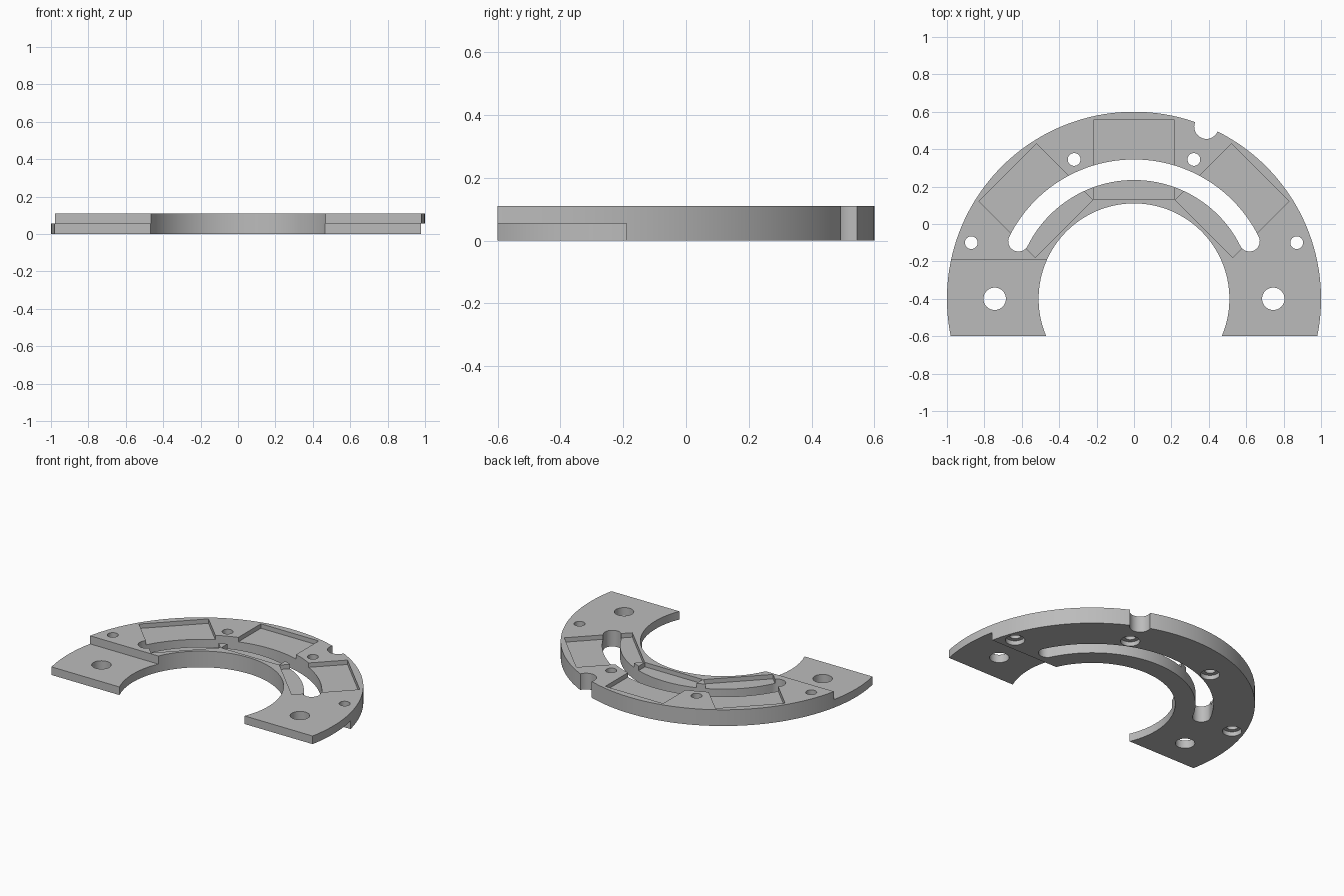
import bpy, bmesh, math
from mathutils import Vector

if "Cube" in bpy.data.objects:
    bpy.data.objects.remove(bpy.data.objects["Cube"])

CY = -0.4            # y of the ring centre
R_OUT, R_IN = 1.0, 0.51
H, HALF = 0.11, 0.055
TAB_Y = -0.19        # where the half-thickness end tabs begin


def arc(cx, cy, r, a0, a1, n):
    return [(cx + r * math.cos(a0 + (a1 - a0) * i / n),
             cy + r * math.sin(a0 + (a1 - a0) * i / n)) for i in range(n + 1)]


def circle(cx, cy, r, n=40):
    return arc(cx, cy, r, 0, 2 * math.pi, n)[:-1]


def rect(x0, x1, y0, y1):
    return [(x0, y0), (x1, y0), (x1, y1), (x0, y1)]


def prism(name, pts, z0, z1):
    bm = bmesh.new()
    face = bm.faces.new([bm.verts.new((x, y, z0)) for x, y in pts])
    ext = bmesh.ops.extrude_face_region(bm, geom=[face])
    verts = [g for g in ext["geom"] if isinstance(g, bmesh.types.BMVert)]
    bmesh.ops.translate(bm, verts=verts, vec=Vector((0, 0, z1 - z0)))
    bmesh.ops.recalc_face_normals(bm, faces=bm.faces)
    mesh = bpy.data.meshes.new(name)
    bm.to_mesh(mesh)
    bm.free()
    obj = bpy.data.objects.new(name, mesh)
    bpy.context.collection.objects.link(obj)
    return obj


def cut(target, pts, z0, z1):
    cutter = prism("cutter", pts, z0, z1)
    cutter.hide_render = True
    mod = target.modifiers.new("cut", "BOOLEAN")
    mod.operation, mod.solver, mod.object = "DIFFERENCE", "EXACT", cutter
    bpy.context.view_layer.objects.active = target
    bpy.ops.object.modifier_apply(modifier=mod.name)
    bpy.data.objects.remove(cutter, do_unlink=True)


# open ring plate with a straight front edge
a_out = math.asin(0.2 / R_OUT)
a_in = math.asin(0.2 / R_IN)
outline = (arc(0, CY, R_OUT, -a_out, math.pi + a_out, 128)
           + arc(0, CY, R_IN, math.pi + a_in, -a_in, 96))
plate = prism("ring_plate", outline, 0, H)

# half-lap tabs: lower half stays on the left, upper half on the right
cut(plate, rect(-1.2, -0.2, -0.8, TAB_Y), HALF, 0.3)
cut(plate, rect(0.2, 1.2, -0.8, TAB_Y), -0.2, HALF)

# magnet pockets, at the centre and turned 45 degrees to each side
for deg in (45, 90, 135):
    a = math.radians(deg)
    u, v = Vector((math.cos(a), math.sin(a))), Vector((-math.sin(a), math.cos(a)))
    corners = [(0.53, -0.217), (0.955, -0.217), (0.955, 0.217), (0.53, 0.217)]
    pts = [tuple(u * r + v * w + Vector((0, CY))) for r, w in corners]
    cut(plate, pts, H - 0.03, 0.3)

# curved slot with round ends
mid, rad, a0 = 0.69, 0.055, math.radians(26.5)
a1 = math.pi - a0
slot = arc(0, CY, mid + rad, a0, a1, 80)
slot += arc(mid * math.cos(a1), CY + mid * math.sin(a1), rad, a1, a1 + math.pi, 16)[1:-1]
slot += arc(0, CY, mid - rad, a1, a0, 80)
slot += arc(mid * math.cos(a0), CY + mid * math.sin(a0), rad, a0 + math.pi, a0 + 2 * math.pi, 16)[1:-1]
cut(plate, slot, -0.2, 0.3)

# mounting holes in the tabs, counterbored screw holes in the ring
for s in (-1, 1):
    cut(plate, circle(s * 0.745, CY, 0.06), -0.2, 0.3)
    for x, y in ((0.32, 0.345), (0.87, -0.1)):
        cut(plate, circle(s * x, y, 0.034), -0.2, 0.3)
        cut(plate, circle(s * x, y, 0.06), -0.2, 0.03)

# cable notch in the outer rim
cut(plate, circle(0.387, 0.52, 0.065), -0.2, 0.3)

grey = bpy.data.materials.new("grey")
grey.diffuse_color = (0.5, 0.5, 0.5, 1)
grey.use_nodes = True
grey.node_tree.nodes["Principled BSDF"].inputs["Base Color"].default_value = grey.diffuse_color
plate.data.materials.clear()
plate.data.materials.append(grey)
for p in plate.data.polygons:
    p.material_index = 0

bpy.ops.object.select_all(action="DESELECT")
plate.select_set(True)
bpy.context.view_layer.objects.active = plate
bpy.ops.object.shade_smooth_by_angle(angle=math.radians(30))
